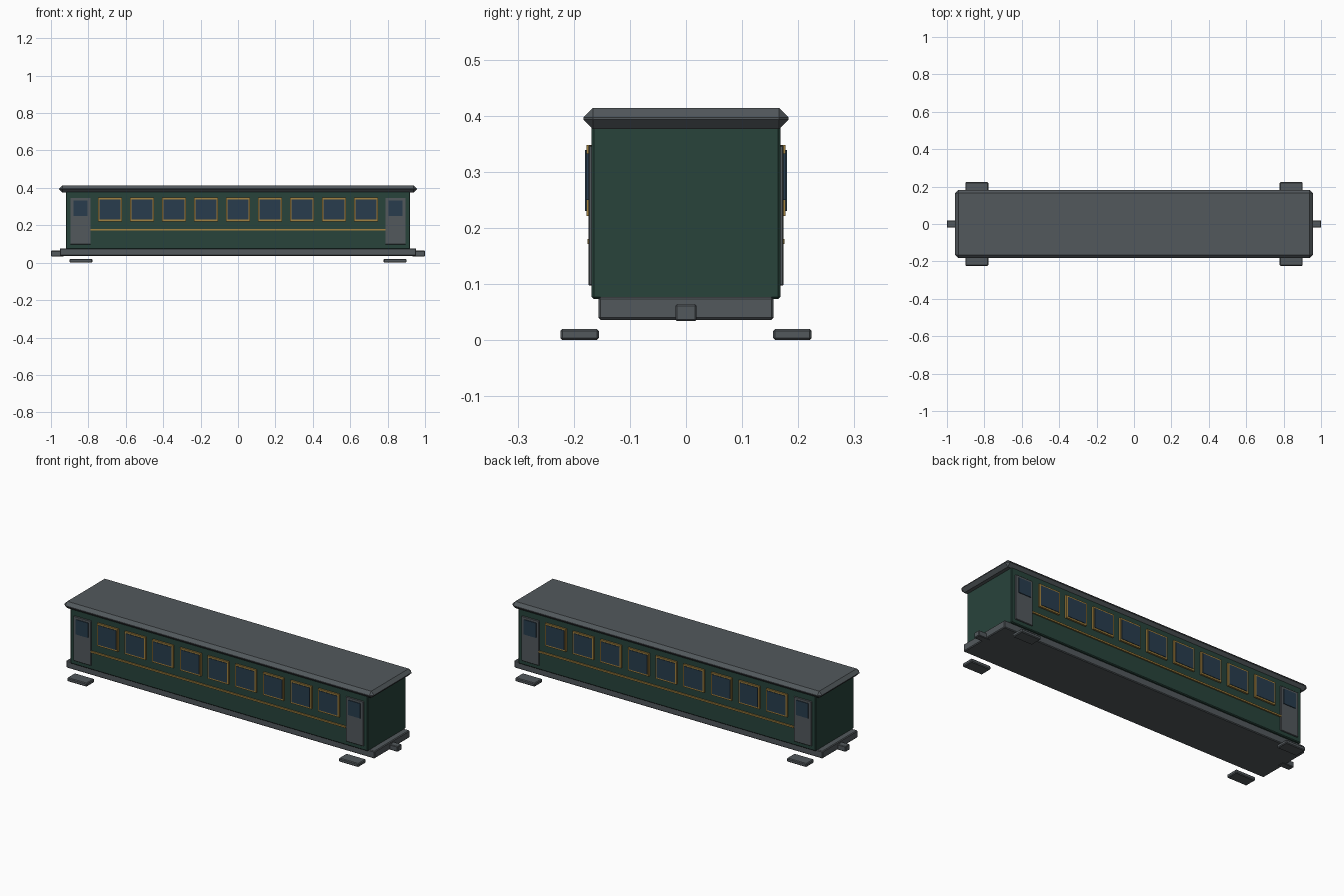
import bpy, bmesh

if "Cube" in bpy.data.objects:
    bpy.data.objects.remove(bpy.data.objects["Cube"])


def material(name, rgb):
    m = bpy.data.materials.new(name)
    m.diffuse_color = (*rgb, 1)
    m.use_nodes = True
    m.node_tree.nodes["Principled BSDF"].inputs["Base Color"].default_value = m.diffuse_color
    return m


GREEN = material("dark_green_paint", (0.021, 0.056, 0.044))
GOLD = material("gold_trim", (0.36, 0.22, 0.05))
GLASS = material("blue_glass", (0.021, 0.046, 0.075))
GREY = material("dark_grey_metal", (0.085, 0.098, 0.107))


def box(name, x, y, z, mat, bevel=0.0):
    """Box from (min, max) ranges, with an optional flat chamfer."""
    bm = bmesh.new()
    bmesh.ops.create_cube(bm, size=1)
    for v in bm.verts:
        v.co = [r[0] + (c + 0.5) * (r[1] - r[0]) for c, r in zip(v.co, (x, y, z))]
    if bevel:
        bmesh.ops.bevel(bm, geom=bm.edges[:], offset=bevel, segments=1,
                        profile=0.5, affect='EDGES')
    mesh = bpy.data.meshes.new(name)
    bm.to_mesh(mesh)
    bm.free()
    obj = bpy.data.objects.new(name, mesh)
    bpy.context.collection.objects.link(obj)
    mesh.materials.append(mat)
    return obj


def panel(name, side, cx, width, z, depth, mat, bevel=0.0):
    """Flat panel on a side wall, standing out to y = side * depth."""
    y = sorted((side * 0.16, side * depth))
    return box(name, (cx - width / 2, cx + width / 2), y, z, mat, bevel)


# Main volumes
box("carriage_body", (-0.92, 0.92), (-0.168, 0.168), (0.073, 0.385), GREEN, 0.004)
box("roof", (-0.957, 0.957), (-0.183, 0.183), (0.376, 0.414), GREY, 0.0175)
box("underframe", (-0.953, 0.953), (-0.156, 0.156), (0.036, 0.077), GREY, 0.004)

# Couplers at both ends
for end, label in ((-1, "left"), (1, "right")):
    box(f"coupler_{label}", sorted((end * 0.93, end)), (-0.019, 0.019),
        (0.034, 0.064), GREY, 0.003)

for side, label in ((-1, "front"), (1, "back")):
    # Waist stripe between the doors
    panel(f"waist_stripe_{label}", side, 0, 1.576, (0.171, 0.180), 0.1755, GOLD)

    # Nine framed windows
    for i in range(9):
        cx = (i - 4) * 0.171
        panel(f"window_frame_{label}_{i + 1}", side, cx, 0.129, (0.221, 0.348), 0.1775, GOLD)
        panel(f"window_glass_{label}_{i + 1}", side, cx, 0.113, (0.230, 0.339), 0.180, GLASS)

    # Doors with their windows and the steps below
    for end in (-1, 1):
        cx = end * 0.842
        tag = f"{label}_{'left' if end < 0 else 'right'}"
        panel(f"door_{tag}", side, cx, 0.109, (0.097, 0.347), 0.174, GREY, 0.002)
        panel(f"door_glass_{tag}", side, cx, 0.076, (0.250, 0.333), 0.178, GLASS)
        sx = end * 0.84
        box(f"step_{tag}", (sx - 0.061, sx + 0.061),
            sorted((side * 0.155, side * 0.224)), (0.0, 0.02), GREY, 0.004)
